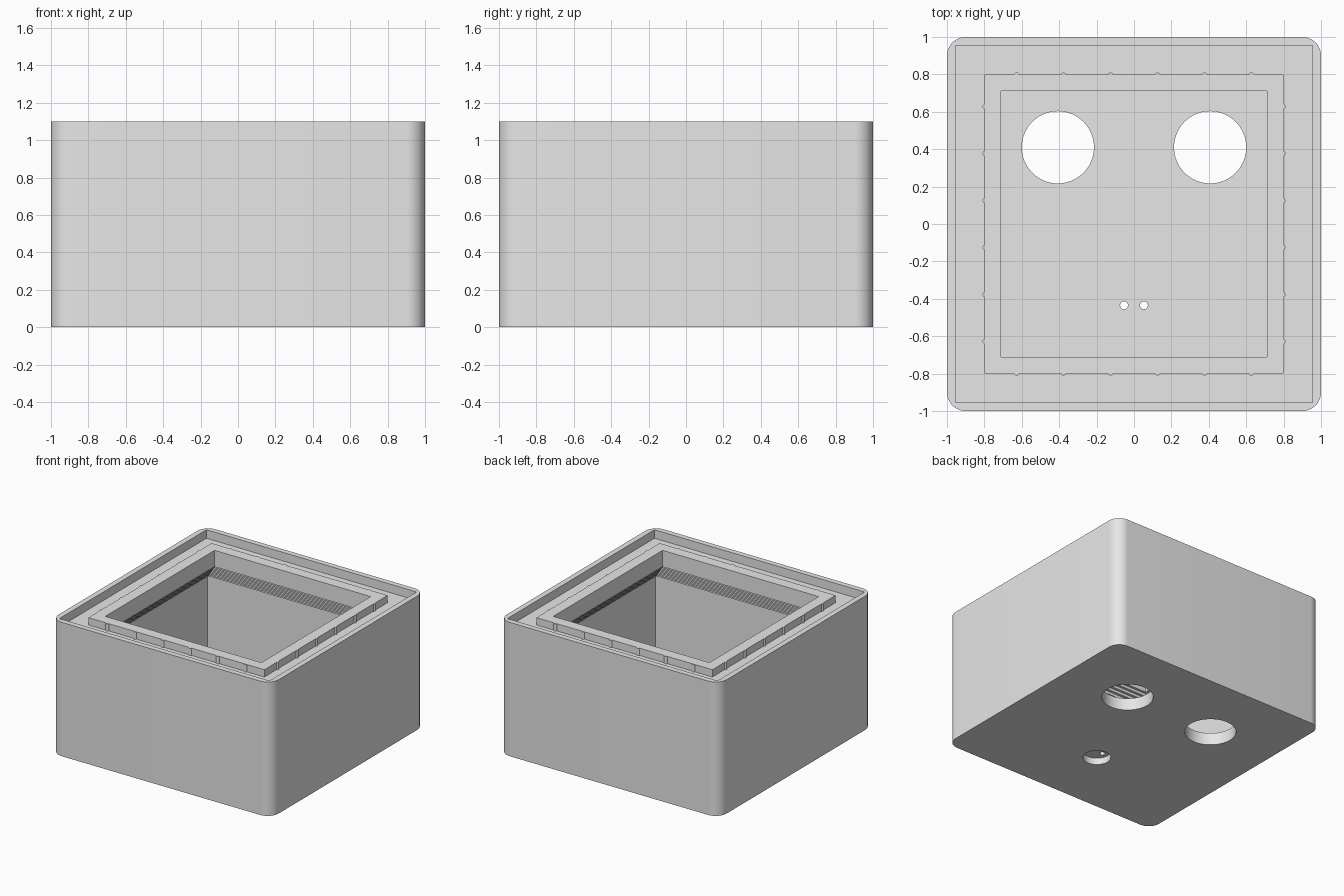
import bpy, bmesh, math
from mathutils import Matrix

old = bpy.data.objects.get("Cube")
if old:
    bpy.data.objects.remove(old, do_unlink=True)

grey = bpy.data.materials.new("plain_grey")
grey.use_nodes = True
grey.diffuse_color = (0.8, 0.8, 0.8, 1)
grey.node_tree.nodes["Principled BSDF"].inputs["Base Color"].default_value = (0.8, 0.8, 0.8, 1)

HEIGHT, LEDGE, RIM_TOP, FLOOR = 1.10, 1.03, 1.09, 0.10
OPENING, CAVITY = 0.71, 0.92


def finish(name, bm):
    bmesh.ops.recalc_face_normals(bm, faces=bm.faces[:])
    mesh = bpy.data.meshes.new(name)
    bm.to_mesh(mesh)
    bm.free()
    mesh.materials.append(grey)
    obj = bpy.data.objects.new(name, mesh)
    bpy.context.scene.collection.objects.link(obj)
    return obj


def square_loft(name, profile, closed=False):
    """Sweep a (half width, z) profile around a square."""
    bm = bmesh.new()
    loops = [[bm.verts.new((sx * h, sy * h, z)) for sx, sy in ((-1, -1), (1, -1), (1, 1), (-1, 1))]
             for h, z in profile]
    pairs = list(zip(loops, loops[1:]))
    if closed:
        pairs.append((loops[-1], loops[0]))
    else:
        bm.faces.new(loops[0])
        bm.faces.new(loops[-1])
    for a, b in pairs:
        for i in range(4):
            j = (i + 1) % 4
            bm.faces.new((a[i], a[j], b[j], b[i]))
    return finish(name, bm)


def add_cylinder(bm, x, y, r, z0, z1, sides):
    bmesh.ops.create_cone(bm, cap_ends=True, segments=sides, radius1=r, radius2=r, depth=z1 - z0,
                          matrix=Matrix.Translation((x, y, (z0 + z1) / 2)))


def cylinder(name, x, y, r, z0, z1, sides=64):
    bm = bmesh.new()
    add_cylinder(bm, x, y, r, z0, z1, sides)
    return finish(name, bm)


def smooth(obj):
    bpy.ops.object.select_all(action='DESELECT')
    obj.select_set(True)
    bpy.context.view_layer.objects.active = obj
    bpy.ops.object.shade_smooth_by_angle(angle=math.radians(30))


# Outer block with rounded upright corners
bm = bmesh.new()
bmesh.ops.create_cube(bm, size=2, matrix=Matrix.Translation((0, 0, HEIGHT / 2))
                      @ Matrix.Diagonal((1, 1, HEIGHT / 2, 1)))
upright = [e for e in bm.edges if abs(e.verts[0].co.z - e.verts[1].co.z) > 0.5]
bmesh.ops.bevel(bm, geom=upright, offset=0.1, segments=12, profile=0.5, affect='EDGES')
body = finish("box_body", bm)

# Cavity that narrows upward in small steps to the opening
steps, slope_low, slope_high = 10, 0.755, 0.955
profile = [(CAVITY, FLOOR)]
for i in range(steps):
    z = slope_low + (slope_high - slope_low) * i / (steps - 1)
    profile.append((CAVITY + (OPENING - CAVITY) * i / steps, z))
    profile.append((CAVITY + (OPENING - CAVITY) * (i + 1) / steps, z))
profile.append((OPENING, HEIGHT + 0.1))
cutters = [square_loft("cavity_cutter", profile),
           square_loft("recess_cutter", [(0.955, LEDGE), (0.955, HEIGHT + 0.2)])]

# Round openings in the floor
for s in (-1, 1):
    cutters.append(cylinder("large_hole_cutter", s * 0.407, 0.41, 0.193, -0.1, 0.3))
    cutters.append(cylinder("small_hole_cutter", s * 0.053, -0.435, 0.021, -0.1, 0.3, 24))
cutters.append(cylinder("counterbore_cutter", 0, -0.435, 0.105, -0.1, 0.055))

for c in cutters:
    c.hide_render = True
    mod = body.modifiers.new(c.name, 'BOOLEAN')
    mod.operation, mod.solver, mod.object = 'DIFFERENCE', 'EXACT', c
bpy.context.view_layer.update()
cut = bpy.data.meshes.new_from_object(body.evaluated_get(bpy.context.evaluated_depsgraph_get()))
body.modifiers.clear()
body.data = cut
cut.materials.clear()
cut.materials.append(grey)
for p in cut.polygons:
    p.material_index = 0
for c in cutters:
    bpy.data.objects.remove(c, do_unlink=True)
smooth(body)

# Raised rim around the opening
square_loft("inner_rim", [(0.8, LEDGE), (0.8, RIM_TOP), (OPENING, RIM_TOP), (OPENING, LEDGE)], closed=True)

# Small upright ribs on the outside of the rim
bm = bmesh.new()
for i in range(6):
    t = (i - 2.5) * 0.251
    for s in (-1, 1):
        add_cylinder(bm, t, s * 0.795, 0.015, LEDGE, RIM_TOP - 0.001, 16)
        add_cylinder(bm, s * 0.795, t, 0.015, LEDGE, RIM_TOP - 0.001, 16)
smooth(finish("rim_ribs", bm))
